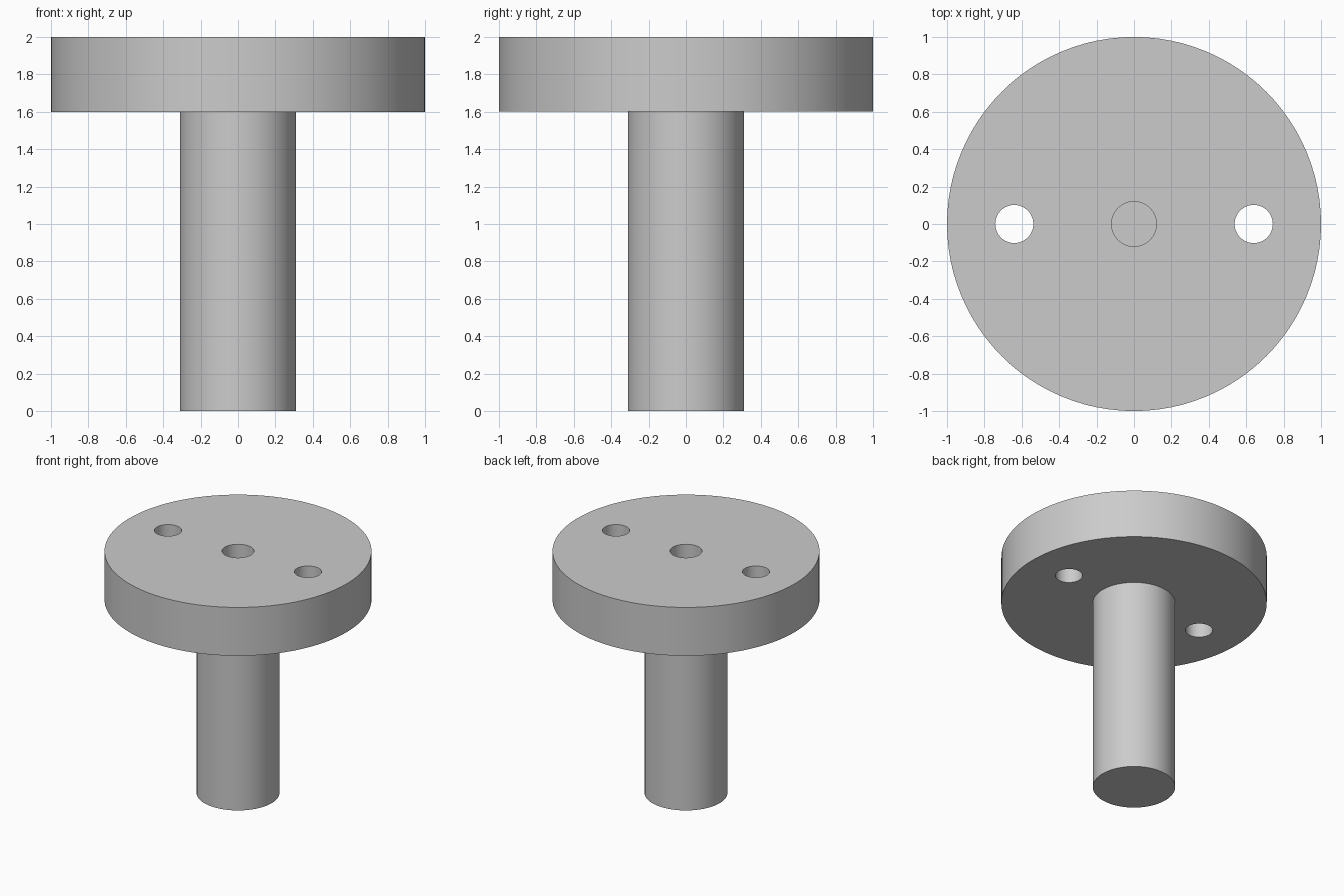
import bpy
import bmesh
import math

cube = bpy.data.objects.get("Cube")
if cube:
    bpy.data.objects.remove(cube)

grey = bpy.data.materials.new("plain grey")
grey.use_nodes = True
colour = (0.6, 0.6, 0.6, 1)
grey.diffuse_color = colour
grey.node_tree.nodes["Principled BSDF"].inputs["Base Color"].default_value = colour


def lathe(name, profile, x=0, segments=96):
    """Spin (radius, height) points around a vertical axis into a closed solid."""
    bm = bmesh.new()
    points = [bm.verts.new((r, 0, z)) for r, z in profile]
    edges = [bm.edges.new(pair) for pair in zip(points, points[1:])]
    bmesh.ops.spin(bm, geom=points + edges, cent=(0, 0, 0), axis=(0, 0, 1),
                   angle=math.tau, steps=segments, use_duplicate=False)
    bmesh.ops.remove_doubles(bm, verts=bm.verts[:], dist=0.0005)
    bmesh.ops.recalc_face_normals(bm, faces=bm.faces[:])
    mesh = bpy.data.meshes.new(name)
    bm.to_mesh(mesh)
    bm.free()
    obj = bpy.data.objects.new(name, mesh)
    obj.location.x = x
    mesh.materials.append(grey)
    bpy.context.collection.objects.link(obj)
    return obj


# Flanged shaft with a blind hole in the middle of the disc
flange_z, top_z, hole_floor = 1.6, 2.0, 1.2
pin = lathe("flanged_shaft", [
    (0, 0), (0.31, 0), (0.31, flange_z), (1, flange_z),
    (1, top_z), (0.12, top_z), (0.12, hole_floor), (0, hole_floor)])

bpy.ops.object.select_all(action='DESELECT')
pin.select_set(True)
bpy.context.view_layer.objects.active = pin

# Two through holes in the disc
for side in (-1, 1):
    cutter = lathe("hole_cutter", [(0, 1.5), (0.102, 1.5), (0.102, 2.1), (0, 2.1)],
                   x=side * 0.64, segments=48)
    cutter.hide_render = True
    cut = pin.modifiers.new("through_hole", 'BOOLEAN')
    cut.operation = 'DIFFERENCE'
    cut.solver = 'EXACT'
    cut.object = cutter
    bpy.ops.object.modifier_apply(modifier=cut.name)
    bpy.data.objects.remove(cutter)

bpy.ops.object.shade_smooth_by_angle(angle=math.radians(30))
